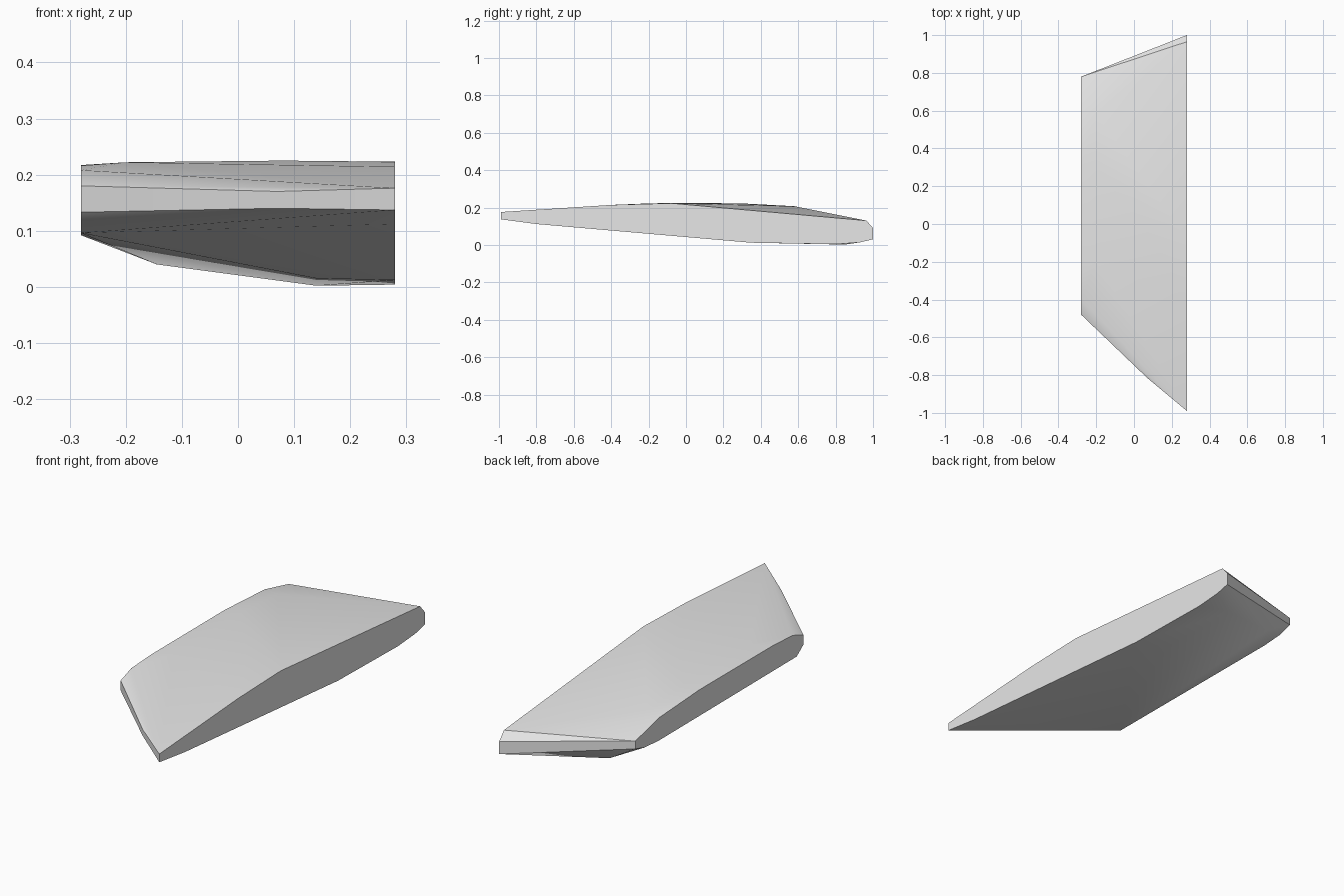
import bpy
import bmesh
import math

cube = bpy.data.objects.get("Cube")
if cube:
    bpy.data.objects.remove(cube, do_unlink=True)

# Plain grey surface
grey = bpy.data.materials.new("plain_grey")
grey.use_nodes = True
colour = (0.8, 0.8, 0.8, 1.0)
grey.diffuse_color = colour
grey.node_tree.nodes["Principled BSDF"].inputs["Base Color"].default_value = colour

HALF = 0.28

# Long end profile (y, z)
long_end = [(-0.99, 0.137), (-0.99, 0.176), (-0.4, 0.214), (-0.08, 0.223),
            (0.965, 0.13), (1.0, 0.09), (1.0, 0.03), (0.93, 0.014),
            (0.8, 0.004), (0.35, 0.012), (-0.8, 0.112)]

# Short end profile (y, z)
short_end = [(-0.48, 0.133), (-0.48, 0.18), (-0.4, 0.208), (-0.25, 0.216),
             (0.3, 0.217), (0.6, 0.2), (0.78, 0.157), (0.78, 0.12),
             (0.71, 0.1), (0.6, 0.092), (-0.43, 0.096)]

# Bulges between the two ends (x, y, z)
bulges = [(0.07, -0.815, 0.17), (0.07, -0.815, 0.14),
          (0.14, 0.85, 0.002), (-0.145, 0.78, 0.04), (0.14, 0.4, 0.015),
          (0.08, -0.05, 0.225), (-0.2, -0.2, 0.222), (-0.2, 0.3, 0.222),
          (-0.2, 0.58, 0.207)]

# Wrap a convex skin around the two ends and the bulges
points = [(HALF, y, z) for y, z in long_end]
points += [(-HALF, y, z) for y, z in short_end] + bulges
bm = bmesh.new()
for p in points:
    bm.verts.new(p)
hull = bmesh.ops.convex_hull(bm, input=bm.verts[:])
spare = {g for g in hull["geom_interior"] + hull["geom_unused"]
         if isinstance(g, bmesh.types.BMVert)}
bmesh.ops.delete(bm, geom=list(spare), context='VERTS')
bmesh.ops.dissolve_limit(bm, angle_limit=math.radians(0.5),
                         verts=bm.verts[:], edges=bm.edges[:])
bmesh.ops.recalc_face_normals(bm, faces=bm.faces[:])

mesh = bpy.data.meshes.new("tapered_slab")
bm.to_mesh(mesh)
bm.free()
mesh.materials.append(grey)
slab = bpy.data.objects.new("tapered_slab", mesh)
bpy.context.collection.objects.link(slab)

# Soft faces with crisp rims
bpy.ops.object.select_all(action='DESELECT')
slab.select_set(True)
bpy.context.view_layer.objects.active = slab
bpy.ops.object.shade_smooth_by_angle(angle=math.radians(30))
